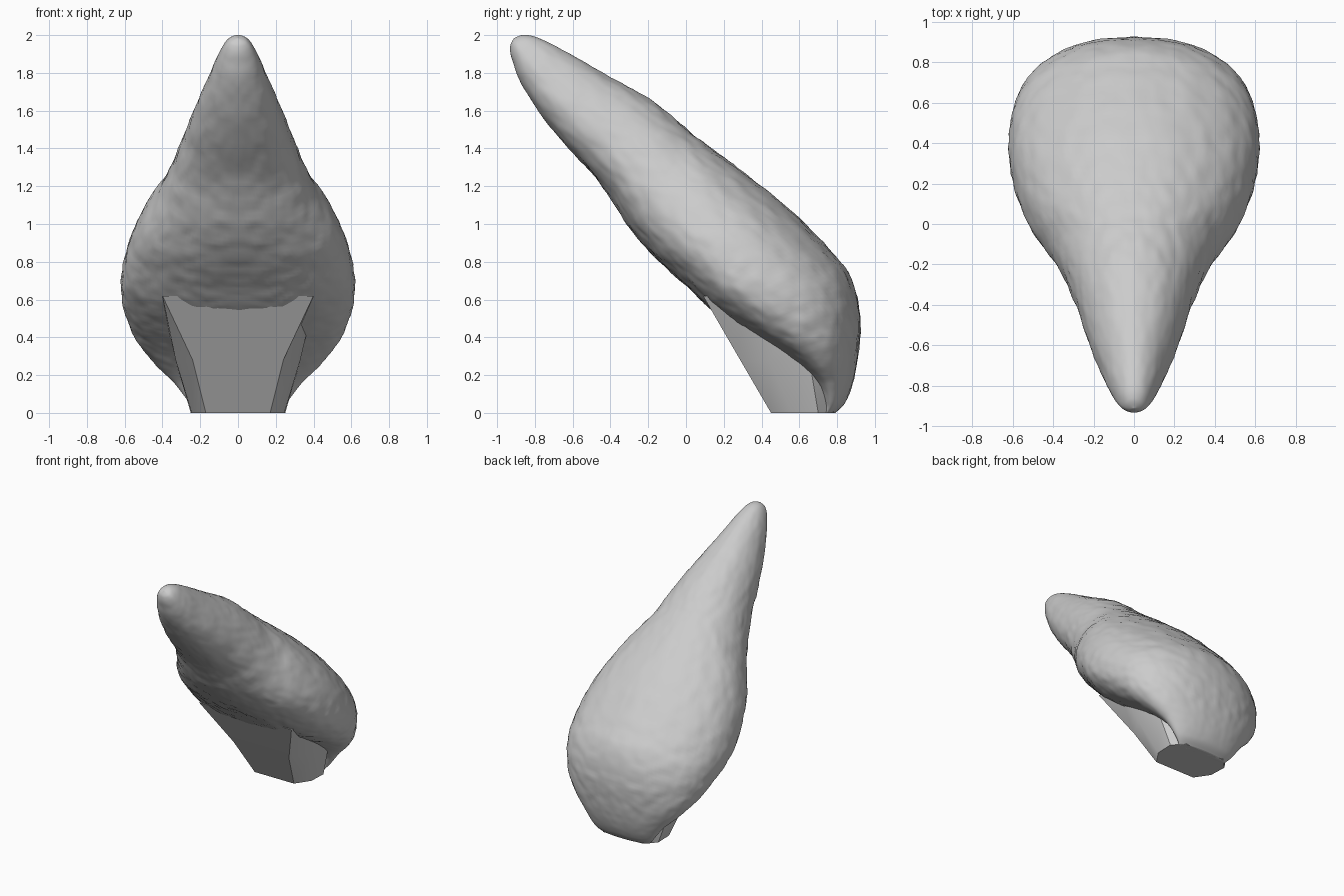
import bpy, bmesh, math
from mathutils import Vector, noise

cube = bpy.data.objects.get("Cube")
if cube:
    bpy.data.objects.remove(cube, do_unlink=True)

grey = bpy.data.materials.new("plain grey")
grey.use_nodes = True
grey.diffuse_color = (0.6, 0.6, 0.6, 1)
grey.node_tree.nodes["Principled BSDF"].inputs["Base Color"].default_value = (0.6, 0.6, 0.6, 1)


def loft(name, rings, sharp_angle):
    """Skin a list of closed rings and cap both ends."""
    bm = bmesh.new()
    loops = [[bm.verts.new(p) for p in ring] for ring in rings]
    for a, b in zip(loops, loops[1:]):
        for i in range(len(a)):
            j = (i + 1) % len(a)
            bm.faces.new((a[i], a[j], b[j], b[i]))
    bm.faces.new(loops[0])
    bm.faces.new(loops[-1])
    bmesh.ops.remove_doubles(bm, verts=bm.verts, dist=0.0002)
    bmesh.ops.recalc_face_normals(bm, faces=bm.faces)
    mesh = bpy.data.meshes.new(name)
    bm.to_mesh(mesh)
    bm.free()
    obj = bpy.data.objects.new(name, mesh)
    bpy.context.collection.objects.link(obj)
    mesh.materials.append(grey)
    bpy.ops.object.select_all(action="DESELECT")
    obj.select_set(True)
    bpy.context.view_layer.objects.active = obj
    bpy.ops.object.shade_smooth_by_angle(angle=math.radians(sharp_angle))


def spline(points, steps):
    """Catmull-Rom interpolation through the stations."""
    out = []
    for i in range(len(points) - 1):
        a, b = points[max(i - 1, 0)], points[i]
        c, d = points[i + 1], points[min(i + 2, len(points) - 1)]
        for k in range(steps):
            t = k / steps
            out.append([0.5 * (2 * q + (r - p) * t + (2 * p - 5 * q + 4 * r - s) * t * t
                               + (3 * q - p - 3 * r + s) * t ** 3)
                        for p, q, r, s in zip(a, b, c, d)])
    return out + [points[-1]]


# Leaning teardrop body: underside y, z; back y, z; half width
stations = [
    (-.912, 1.982, -.908, 1.985, .004),
    (-.931, 1.94, -.86, 2.0, .05),
    (-.92, 1.87, -.78, 1.985, .088),
    (-.86, 1.72, -.64, 1.915, .14),
    (-.70, 1.49, -.42, 1.79, .217),
    (-.46, 1.22, -.17, 1.645, .303),
    (-.30, .98, .04, 1.475, .392),
    (-.15, .81, .25, 1.315, .513),
    (0, .67, .50, 1.12, .59),
    (.13, .55, .73, .90, .62),
    (.30, .43, .87, .72, .60),
    (.45, .34, .922, .52, .55),
    (.58, .25, .915, .33, .46),
    (.68, .15, .885, .16, .335),
    (.72, .05, .84, .05, .255),
    (.72, 0, .79, 0, .21),
]
SIDES = 128
rings = []
for fy, fz, by, bz, width in spline(stations, 9):
    front, back = Vector((0, fy, fz)), Vector((0, by, bz))
    # The widest line lies nearer the underside, which is also flatter
    mid = front.lerp(back, .4)
    axis = (back - front).normalized()
    flat = min(width / .6, 1)
    ring = []
    for i in range(SIDES):
        a = math.tau * i / SIDES
        c, s = math.cos(a), math.sin(a)
        power = 2 / (2 + flat * .5) if s < 0 else 1
        x = width * math.copysign(abs(c) ** power, c)
        reach = back - mid if s > 0 else mid - front
        p = mid + reach * math.copysign(abs(s) ** power, s)
        p.x = x
        # Mirrored shallow hand-worked ripples, fading at tip and foot
        fade = min(1, width / .3) * min(1, max(0, p.z) / .4)
        q = Vector((abs(x), p.y, p.z))
        bump = .006 * noise.noise(q * 10) + .005 * noise.noise(q * 22)
        out = Vector((x / max(width, .01), 0, 0)) + axis * s
        ring.append(p + out * bump * fade)
    rings.append(ring)
loft("teardrop_body", rings, 60)


# Flared foot, its top buried in the body; one half of each level as x, y, z
def mirrored(points):
    return [Vector(p) for p in points] + [Vector((-x, y, z)) for x, y, z in reversed(points)]


foot = [
    [(.17, .45, 0), (.245, .56, 0), (.25, .70, 0), (.17, .78, 0)],
    [(.24, .287, .28), (.33, .44, .28), (.32, .66, .24), (.2, .80, .2)],
    [(.40, .09, .62), (.41, .30, .62), (.37, .56, .52), (.22, .76, .44)],
]
loft("flared_foot", [mirrored(level) for level in foot], 35)
